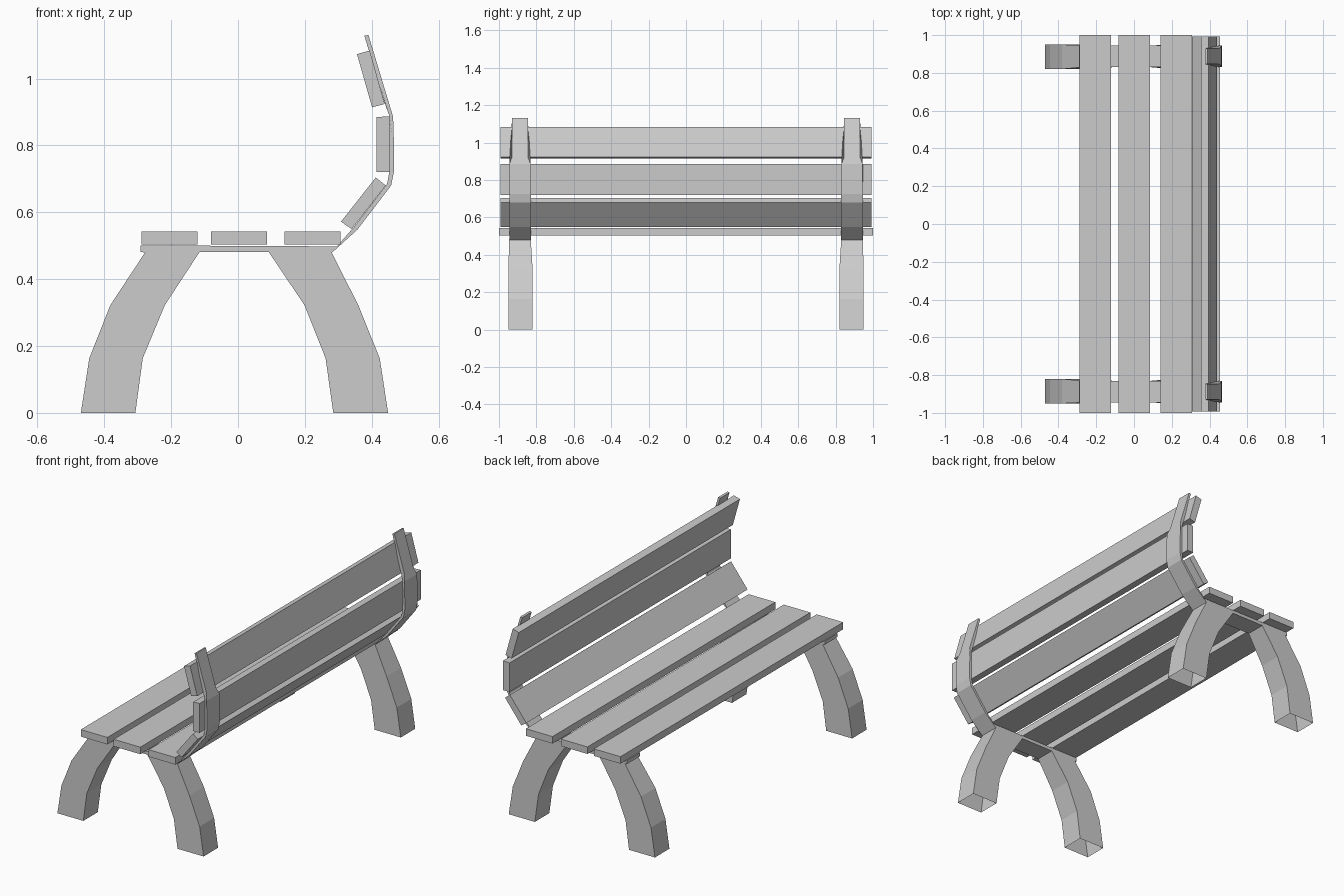
import bpy, bmesh


def make_object(name, bm):
    bmesh.ops.recalc_face_normals(bm, faces=bm.faces)
    mesh = bpy.data.meshes.new(name)
    bm.to_mesh(mesh)
    bm.free()
    obj = bpy.data.objects.new(name, mesh)
    bpy.context.collection.objects.link(obj)
    return obj


def mirror_y(obj):
    mod = obj.modifiers.new("Mirror", 'MIRROR')
    mod.use_axis = (False, True, False)
    mod.use_mirror_merge = False


def extrude(name, profile, width, open_bottom=False):
    """Extrude an (x, z) profile along y; width(z) gives the two y values."""
    bm = bmesh.new()
    sides = [[bm.verts.new((x, width(z)[i], z)) for x, z in profile] for i in (0, 1)]
    for s in sides:
        bm.faces.new(s)
    n = len(profile)
    for i in range(n):
        j = (i + 1) % n
        if open_bottom and profile[i][1] == 0 and profile[j][1] == 0:
            continue
        bm.faces.new((sides[0][i], sides[0][j], sides[1][j], sides[1][i]))
    return make_object(name, bm)


# Seat planks
for i, x in enumerate((-0.288, -0.081, 0.139)):
    extrude(f"seat_plank_{i + 1}",
            [(x, 0.503), (x + 0.167, 0.503), (x + 0.167, 0.543), (x, 0.543)],
            lambda z: (-1.0, 1.0))

# Backrest planks
back_profiles = (
    [(0.308, 0.572), (0.340, 0.550), (0.442, 0.680), (0.412, 0.704)],
    [(0.414, 0.720), (0.454, 0.720), (0.454, 0.887), (0.414, 0.885)],
    [(0.401, 0.914), (0.439, 0.924), (0.394, 1.084), (0.356, 1.073)],
)
for i, p in enumerate(back_profiles):
    extrude(f"back_plank_{i + 1}", p, lambda z: (-0.993, 0.993))

# Leg frames: two splayed legs joined by a bar under the seat, hollow at the feet
legs = [(-0.470, 0), (-0.445, 0.163), (-0.382, 0.322), (-0.278, 0.480),
        (-0.291, 0.481), (-0.291, 0.501), (0.300, 0.498), (0.280, 0.480),
        (0.360, 0.322), (0.424, 0.163), (0.449, 0), (0.285, 0),
        (0.262, 0.163), (0.199, 0.322), (0.092, 0.481), (-0.115, 0.481),
        (-0.219, 0.322), (-0.285, 0.163), (-0.307, 0)]
mirror_y(extrude("leg_frame", legs,
                 lambda z: (0.82, 0.95) if z < 0.4 else (0.83, 0.945), True))

# Back supports: thin bent straps, (front x, front z, rear x, rear z)
strap = [(0.300, 0.503, 0.282, 0.480), (0.347, 0.556, 0.357, 0.548),
         (0.446, 0.685, 0.458, 0.680), (0.454, 0.727, 0.467, 0.725),
         (0.455, 0.790, 0.467, 0.790), (0.454, 0.885, 0.464, 0.885),
         (0.441, 0.920, 0.453, 0.922), (0.378, 1.128, 0.390, 1.131)]
outline = [(a, b) for a, b, _, _ in strap] + [(c, d) for _, _, c, d in reversed(strap)]
mirror_y(extrude("back_support", outline,
                 lambda z: (0.83, 0.945) if z < 0.9 else (0.846, 0.93)))
